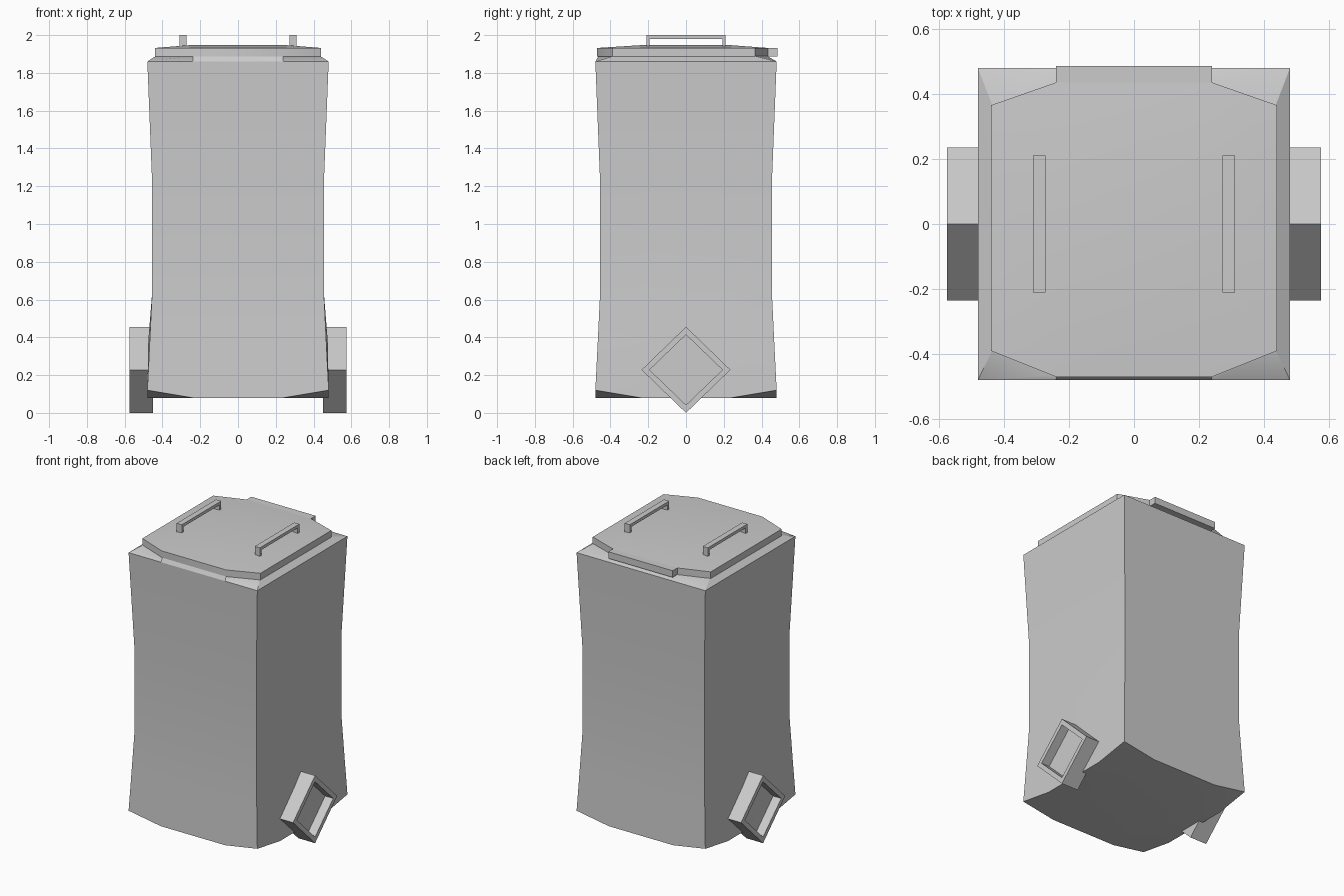
import bpy, bmesh, math
from mathutils import Matrix, Vector

if "Cube" in bpy.data.objects:
    bpy.data.objects.remove(bpy.data.objects["Cube"])

# Perimeter order: 12 points around a square, three per side
UNIT = [(-1, -1), (-.5, -1), (.5, -1), (1, -1), (1, -.5), (1, .5),
        (1, 1), (.5, 1), (-.5, 1), (-1, 1), (-1, .5), (-1, -.5)]
INNER = [(-.24, -.22), (.24, -.22), (.24, .22), (-.24, .22)]


def finish(name, bm, mirror=False, smooth=False):
    bmesh.ops.recalc_face_normals(bm, faces=bm.faces)
    me = bpy.data.meshes.new(name)
    bm.to_mesh(me)
    bm.free()
    ob = bpy.data.objects.new(name, me)
    bpy.context.collection.objects.link(ob)
    if mirror:
        ob.modifiers.new("Mirror", 'MIRROR').use_mirror_merge = False
    if smooth:
        bpy.ops.object.select_all(action='DESELECT')
        ob.select_set(True)
        bpy.context.view_layer.objects.active = ob
        bpy.ops.object.shade_smooth_by_angle(angle=math.radians(30))
    return ob


def stack(name, rings, z_low, z_high):
    """Loft 12-point rings, closing each end with a 3x3 patch."""
    bm = bmesh.new()
    vs = [[bm.verts.new(p) for p in r] for r in rings]
    for a, b in zip(vs, vs[1:]):
        for i in range(12):
            j = (i + 1) % 12
            bm.faces.new((a[i], a[j], b[j], b[i]))
    for r, z in ((vs[0], z_low), (vs[-1], z_high)):
        inn = [bm.verts.new((x, y, z)) for x, y in INNER]
        for k in range(4):
            n = (k + 1) % 4
            bm.faces.new((r[3 * k - 1], r[3 * k], r[3 * k + 1], inn[k]))
            bm.faces.new((r[3 * k + 1], r[3 * k + 2], inn[n], inn[k]))
        bm.faces.new(inn)
    return finish(name, bm, smooth=True)


def square(h, z, corner_z=None, side=None):
    pts = []
    for i, (u, v) in enumerate(UNIT):
        x = u * (side if side and i in (4, 5, 10, 11) else h)
        y = v * h if abs(v) == 1 else v * .48
        x = x if abs(u) == 1 else u * .48
        pts.append((x, y, corner_z if corner_z and i % 3 == 0 else z))
    return pts


def lid_ring(s, z):
    half = [(.24, -.47), (.44, -.39), (.44, -.22), (.44, .22), (.44, .365), (.24, .435)]
    right = [(x * s, y * s, z) for x, y in half]
    left = [(-x, y, z) for x, y, z in reversed(right)]
    loop = right + left
    return [loop[(i - 2) % 12] for i in range(12)]


def box(bm, lo, hi):
    lo, hi = Vector(lo), Vector(hi)
    m = Matrix.Translation((lo + hi) / 2) @ Matrix.Diagonal((*(hi - lo), 1))
    bmesh.ops.create_cube(bm, size=1, matrix=m)


# Waisted body with turned-up bottom corners and a shoulder under the lid
stack("bin_body", [square(.48, .08, .12), square(.467, .38, side=.475),
                   square(.455, .63), square(.455, 1.23),
                   square(.48, 1.86), lid_ring(.985, 1.89)], .08, 1.89)

# Slightly domed lid
stack("lid", [lid_ring(1, 1.887), lid_ring(1, 1.932)], 1.887, 1.948)

# Hinge tab at the back of the lid
bm = bmesh.new()
box(bm, (-.24, .42, 1.887), (.24, .485, 1.932))
finish("hinge_tab", bm)

# Pair of lid handles: U-shaped profile extruded sideways
bm = bmesh.new()
prof = [(-.21, 1.935), (-.21, 2), (.21, 2), (.21, 1.935),
        (.193, 1.935), (.193, 1.98), (-.193, 1.98), (-.193, 1.935)]
f = bm.faces.new([bm.verts.new((.272, y, z)) for y, z in prof])
ext = bmesh.ops.extrude_face_region(bm, geom=[f])
bmesh.ops.translate(bm, vec=(.038, 0, 0),
                    verts=[e for e in ext["geom"] if isinstance(e, bmesh.types.BMVert)])
finish("lid_handles", bm, mirror=True)

# Pair of four-sided wheels with a recessed hub
bm = bmesh.new()
m = Matrix.Translation((.5125, 0, .228)) @ Matrix.Rotation(math.pi / 2, 4, 'Y')
bmesh.ops.create_cone(bm, cap_ends=True, segments=4, radius1=.235, radius2=.235,
                      depth=.125, matrix=m)
for v in bm.verts:
    v.co.z = .228 + (v.co.z - .228) * .97
outer = max(bm.faces, key=lambda f: f.calc_center_median().x)
bmesh.ops.inset_region(bm, faces=[outer], thickness=.042)
ext = bmesh.ops.extrude_face_region(bm, geom=[outer])
bmesh.ops.translate(bm, vec=(-.06, 0, 0),
                    verts=[e for e in ext["geom"] if isinstance(e, bmesh.types.BMVert)])
if outer.is_valid:
    bmesh.ops.delete(bm, geom=[outer], context='FACES_ONLY')
finish("wheels", bm, mirror=True)
